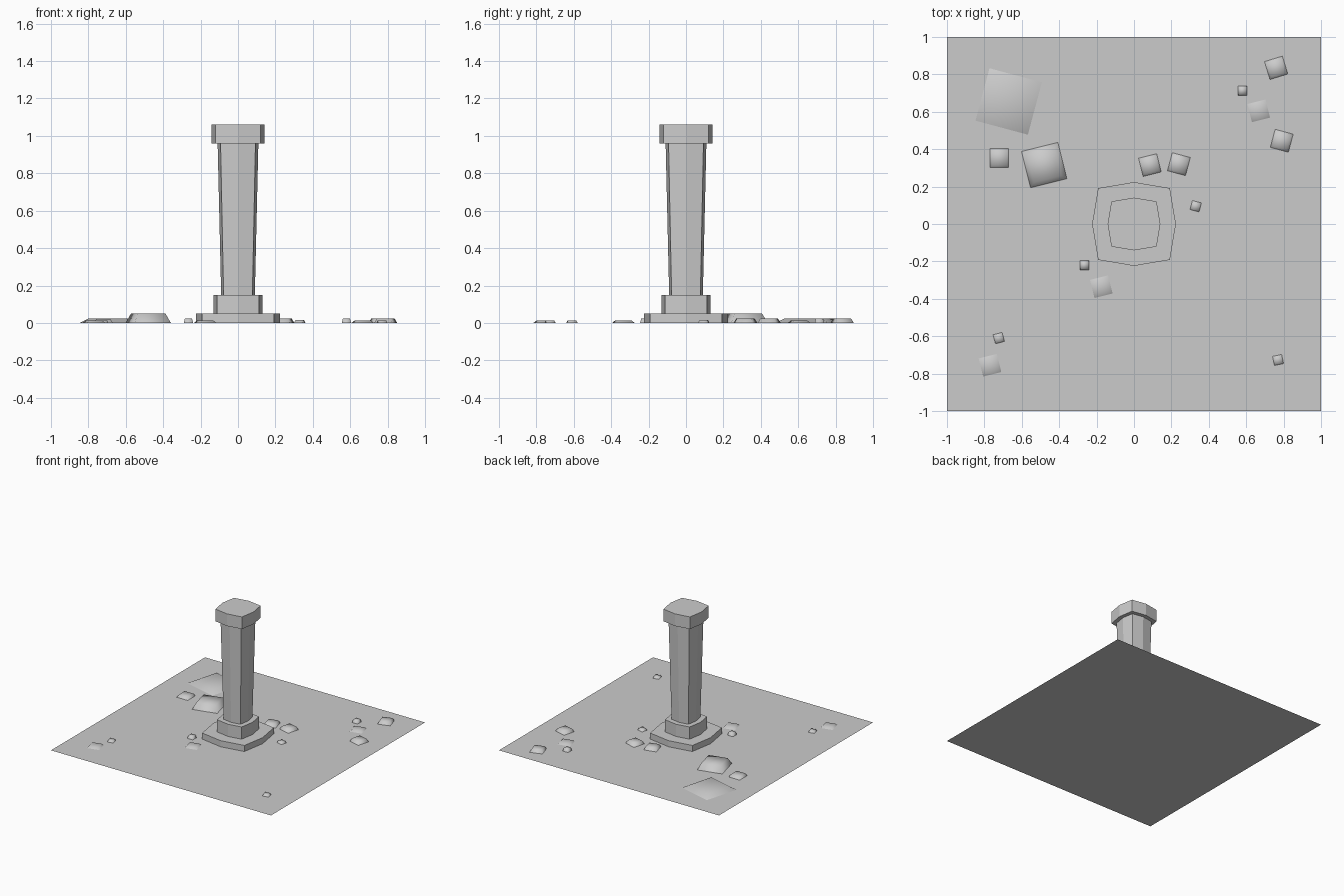
import bpy, bmesh
from math import radians, cos, sin

if "Cube" in bpy.data.objects:
    bpy.data.objects.remove(bpy.data.objects["Cube"])


def frustum(name, outline, z0, z1, s0, s1, loc=(0, 0), angle=0, smooth=False, bottom=False):
    """Loft an outline from scale s0 at z0 to scale s1 at z1."""
    bm = bmesh.new()
    a = radians(angle)

    def ring(s, z):
        return [bm.verts.new(((x * cos(a) - y * sin(a)) * s + loc[0],
                              (x * sin(a) + y * cos(a)) * s + loc[1], z))
                for x, y in outline]

    lo, hi = ring(s0, z0), ring(s1, z1)
    n = len(outline)
    for i in range(n):
        j = (i + 1) % n
        bm.faces.new((lo[i], lo[j], hi[j], hi[i]))
    bm.faces.new(hi)
    if bottom:
        bm.faces.new(lo[::-1])
    for f in bm.faces:
        f.smooth = smooth
    mesh = bpy.data.meshes.new(name)
    bm.to_mesh(mesh)
    bm.free()
    obj = bpy.data.objects.new(name, mesh)
    bpy.context.collection.objects.link(obj)
    return obj


# Ground slab
bpy.ops.mesh.primitive_plane_add(size=2)
bpy.context.object.name = "ground"

# Pillar: bulging square cross-section with eight sides
k = 0.855
bulged = [(1, 0), (k, k), (0, 1), (-k, k), (-1, 0), (-k, -k), (0, -1), (k, -k)]
for name, z0, z1, s0, s1 in [
        ("pillar_base", 0, 0.05, 0.224, 0.224),
        ("pillar_plinth", 0.05, 0.15, 0.131, 0.131),
        ("pillar_shaft", 0.15, 0.96, 0.09, 0.109),
        ("pillar_capital", 0.96, 1.06, 0.141, 0.141)]:
    frustum(name, bulged, z0, z1, s0, s1, bottom=(name == "pillar_capital"))

# Scattered stones: x, y, width, turn, height, top width ratio
square = [(-0.5, -0.5), (0.5, -0.5), (0.5, 0.5), (-0.5, 0.5)]
stones = [
    (-0.48, 0.315, 0.2, 14, 0.05, 0.76),
    (-0.67, 0.655, 0.29, -15, 0.024, 0.72),
    (-0.72, 0.353, 0.1, 0, 0.02, 0.76),
    (0.085, 0.315, 0.1, 14, 0.024, 0.76),
    (0.24, 0.32, 0.1, -15, 0.024, 0.76),
    (0.33, 0.095, 0.05, -15, 0.015, 0.76),
    (0.58, 0.713, 0.05, 0, 0.024, 0.76),
    (0.667, 0.605, 0.1, 14, 0.012, 0.74),
    (0.76, 0.835, 0.1, 17, 0.024, 0.76),
    (0.79, 0.445, 0.1, -15, 0.024, 0.76),
    (-0.265, -0.22, 0.05, 0, 0.024, 0.76),
    (-0.175, -0.335, 0.1, 14, 0.012, 0.74),
    (-0.723, -0.61, 0.05, 15, 0.014, 0.76),
    (-0.77, -0.755, 0.1, 14, 0.012, 0.74),
    (0.77, -0.727, 0.05, 12, 0.014, 0.76),
]
for i, (x, y, w, turn, h, top) in enumerate(stones):
    frustum(f"stone_{i + 1}", square, 0, h, w, w * top, (x, y), turn, smooth=True)
